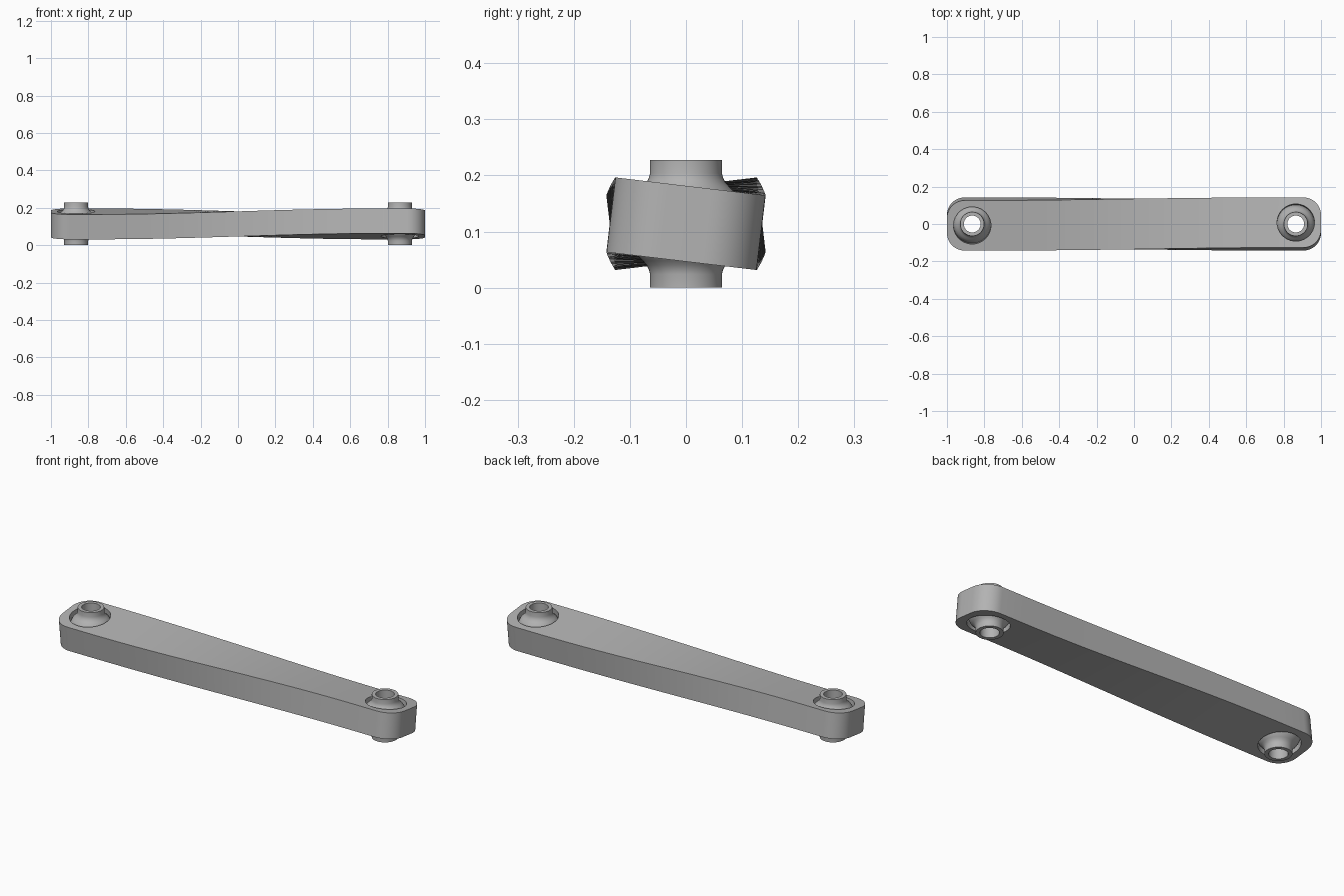
import bpy, bmesh
from math import sin, cos, pi, radians, sqrt
from mathutils import Matrix, Vector

default_cube = bpy.data.objects.get("Cube")
if default_cube:
    bpy.data.objects.remove(default_cube, do_unlink=True)

HALF_W, HALF_H, MID_Z = 0.135, 0.067, 0.114
CORNER, JOINT_X, TWIST, FLAT_X = 0.095, 0.865, radians(6.8), 0.78

grey = bpy.data.materials.new("grey metal")
grey.use_nodes = True
grey.diffuse_color = (0.45, 0.45, 0.45, 1)
grey.node_tree.nodes["Principled BSDF"].inputs["Base Color"].default_value = (0.45, 0.45, 0.45, 1)


def make_object(name, bm):
    bmesh.ops.recalc_face_normals(bm, faces=bm.faces)
    mesh = bpy.data.meshes.new(name)
    bm.to_mesh(mesh)
    bm.free()
    mesh.materials.append(grey)
    ob = bpy.data.objects.new(name, mesh)
    bpy.context.collection.objects.link(ob)
    return ob


def shade(ob, angle=30):
    bpy.ops.object.select_all(action='DESELECT')
    bpy.context.view_layer.objects.active = ob
    ob.select_set(True)
    bpy.ops.object.shade_smooth_by_angle(angle=radians(angle))


def twist_at(x):
    # Flat at both ends, easing through level in the middle
    t = max(-1, min(1, x / FLAT_X))
    return -TWIST * sin(t * pi / 2)


# Twisted bar: rectangular sections, narrowing at the rounded ends
def build_bar():
    corner = [(1 - CORNER * (1 - cos(a)), HALF_W - CORNER + CORNER * sin(a))
              for a in (pi / 2 * i / 12 for i in range(13))]
    middle = [(-FLAT_X + 2 * FLAT_X * i / 32, HALF_W) for i in range(33)]
    stations = [(-x, w) for x, w in corner] + middle + corner[::-1]
    bm = bmesh.new()
    rings = []
    for x, w in stations:
        turn = Matrix.Rotation(twist_at(x), 4, 'X')
        rings.append([bm.verts.new(turn @ Vector((x, y, z)) + Vector((0, 0, MID_Z)))
                      for y, z in ((-w, -HALF_H), (w, -HALF_H), (w, HALF_H), (-w, HALF_H))])
    for a, b in zip(rings, rings[1:]):
        for i in range(4):
            j = (i + 1) % 4
            bm.faces.new((a[i], a[j], b[j], b[i]))
    bm.faces.new(rings[0])
    bm.faces.new(rings[-1])
    return make_object("twisted_bar", bm)


# Socket hole cutter, tilted with its end of the bar
def cut_socket(bar, side):
    bm = bmesh.new()
    place = Matrix.Translation((side * JOINT_X, 0, MID_Z)) @ Matrix.Rotation(twist_at(side), 4, 'X')
    bmesh.ops.create_cone(bm, cap_ends=True, segments=64, radius1=0.1, radius2=0.1,
                          depth=0.3, matrix=place)
    cutter = make_object("socket_cutter", bm)
    mod = bar.modifiers.new("socket", 'BOOLEAN')
    mod.operation, mod.solver, mod.object = 'DIFFERENCE', 'EXACT', cutter
    bpy.context.view_layer.objects.active = bar
    bpy.ops.object.modifier_apply(modifier=mod.name)
    bpy.data.objects.remove(cutter, do_unlink=True)


# Ball with flared necks and a through bore, spun from a profile
def build_ball(name, x):
    ball_r, bore = 0.104, 0.045
    neck = [(0.064, 0.114), (0.064, 0.09), (0.066, 0.082), (0.07, 0.074), (0.077, 0.066)]
    heights = [0.055 - 0.11 * i / 12 for i in range(13)]
    profile = ([(bore, MID_Z)] + neck + [(sqrt(ball_r ** 2 - z * z), z) for z in heights]
               + [(r, -z) for r, z in neck[::-1]] + [(bore, -MID_Z)])
    bm = bmesh.new()
    verts = [bm.verts.new((r, 0, z)) for r, z in profile]
    edges = [bm.edges.new((a, b)) for a, b in zip(verts, verts[1:] + verts[:1])]
    bmesh.ops.spin(bm, geom=verts + edges, cent=(0, 0, 0), axis=(0, 0, 1),
                   angle=2 * pi, steps=64, use_duplicate=False)
    bmesh.ops.remove_doubles(bm, verts=bm.verts, dist=0.0001)
    ob = make_object(name, bm)
    ob.location = (x, 0, MID_Z)
    shade(ob)


bar = build_bar()
for side in (-1, 1):
    cut_socket(bar, side)
shade(bar)
build_ball("left_ball_joint", JOINT_X)
build_ball("right_ball_joint", -JOINT_X)
